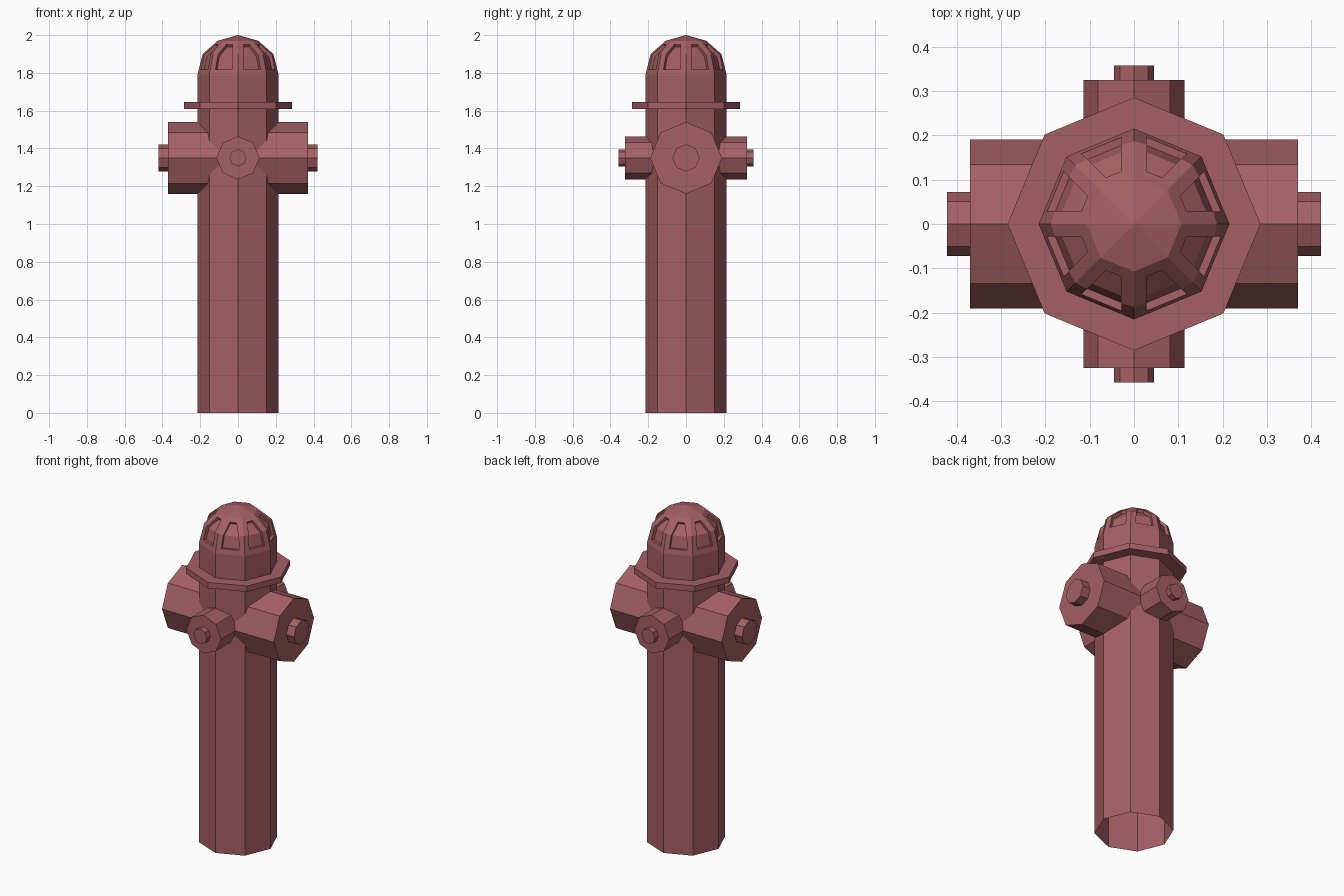
import bpy, bmesh, math
from mathutils import Matrix, Vector

if "Cube" in bpy.data.objects:
    bpy.data.objects.remove(bpy.data.objects["Cube"])

SIDES = 8
red = bpy.data.materials.new("faded_red_paint")
red.diffuse_color = (0.376, 0.117, 0.127, 1)
red.use_nodes = True
red.node_tree.nodes["Principled BSDF"].inputs["Base Color"].default_value = red.diffuse_color


def lathe(profile):
    """Revolve (radius, height) points around z into an eight-sided shell."""
    bm = bmesh.new()
    rings = []
    for r, z in profile:
        if r == 0:
            rings.append([bm.verts.new((0, 0, z))] * SIDES)
        else:
            rings.append([bm.verts.new((r * math.cos(math.tau * k / SIDES),
                                        r * math.sin(math.tau * k / SIDES), z))
                          for k in range(SIDES)])
    columns = [[] for _ in range(SIDES)]
    for a, b in zip(rings, rings[1:]):
        for k in range(SIDES):
            n = (k + 1) % SIDES
            corners = list(dict.fromkeys((a[k], a[n], b[n], b[k])))
            columns[k].append(bm.faces.new(corners))
    bm.normal_update()
    return bm, columns


def finish(bm, name, matrix=Matrix.Identity(4)):
    bm.transform(matrix)
    mesh = bpy.data.meshes.new(name)
    bm.to_mesh(mesh)
    bm.free()
    mesh.materials.append(red)
    obj = bpy.data.objects.new(name, mesh)
    bpy.context.collection.objects.link(obj)


# Barrel, open at the bottom, with its flange
bm, _ = lathe([(0.215, 0), (0.215, 1.61), (0.285, 1.61), (0.285, 1.645), (0.215, 1.645)])
finish(bm, "barrel")

# Domed bonnet with a recessed panel on each side
bm, columns = lathe([(0.215, 1.645), (0.215, 1.79), (0.187, 1.9), (0.107, 1.97), (0, 2.0)])
for column in columns:
    panel = column[1:3]
    bmesh.ops.inset_region(bm, faces=panel, thickness=0.03, use_even_offset=True)
    bm.normal_update()
    bmesh.ops.inset_region(bm, faces=panel, thickness=0.002, depth=-0.017,
                           use_even_offset=True)
    bm.normal_update()
finish(bm, "bonnet")


# Outlet caps with their bolts, pointing along the given direction
def outlet(name, direction, radius, start, end, bolt_radius, bolt_end):
    bm, _ = lathe([(radius, start), (radius, end), (bolt_radius, end),
                   (bolt_radius, bolt_end), (0, bolt_end)])
    turn = Vector((0, 0, 1)).rotation_difference(Vector(direction))
    finish(bm, name, Matrix.Translation((0, 0, 1.35)) @ turn.to_matrix().to_4x4())


for side, s in (("right", 1), ("left", -1)):
    outlet(side + "_outlet", (s, 0, 0), 0.19, 0.05, 0.37, 0.072, 0.421)
for side, s in (("back", 1), ("front", -1)):
    outlet(side + "_outlet", (0, s, 0), 0.114, 0.15, 0.324, 0.045, 0.357)
